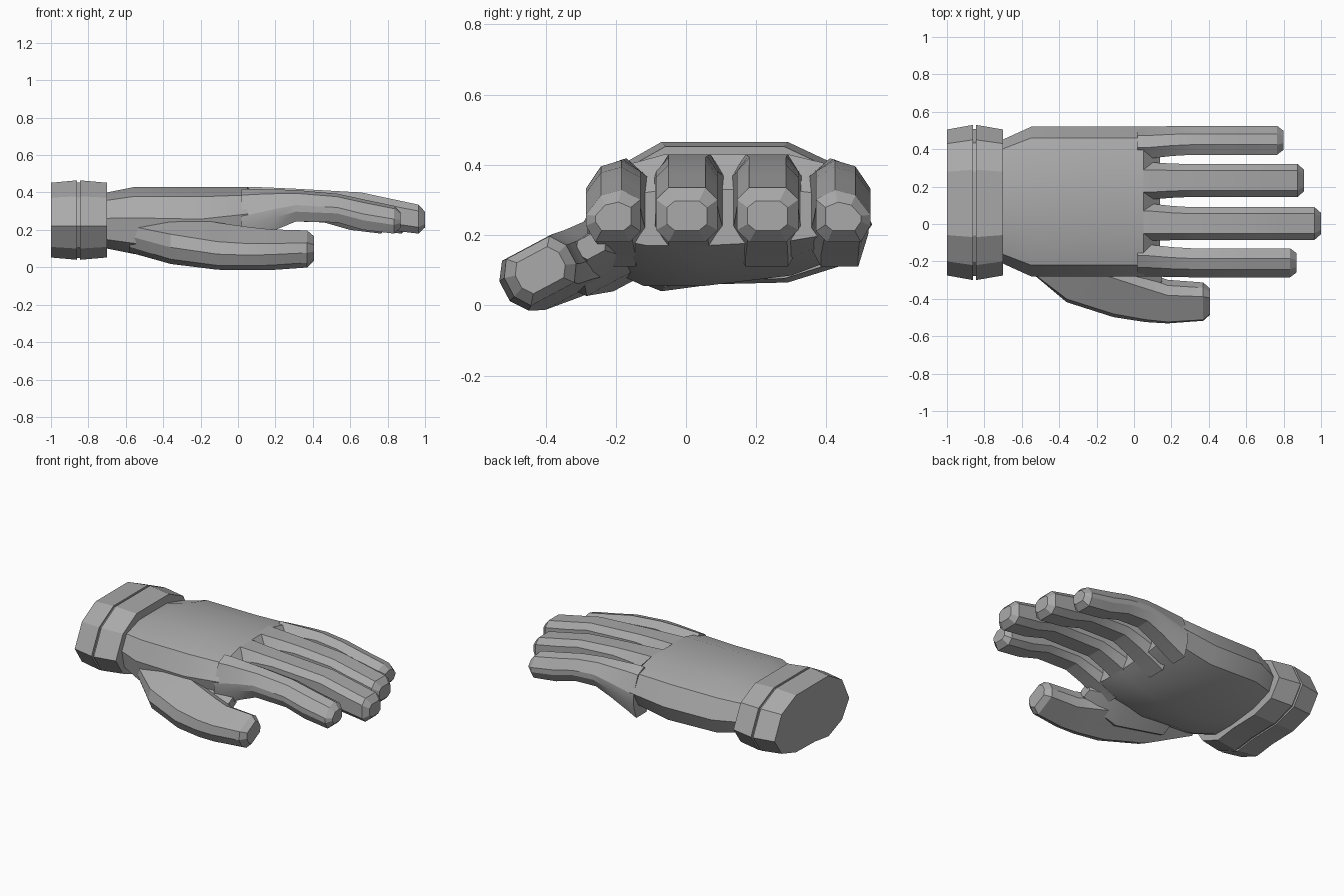
import bpy, bmesh, math

cube = bpy.data.objects.get("Cube")
if cube:
    bpy.data.objects.remove(cube, do_unlink=True)

grey = bpy.data.materials.new("plain grey")
grey.use_nodes = True
COLOUR = (0.4, 0.4, 0.4, 1)
grey.diffuse_color = COLOUR
grey.node_tree.nodes["Principled BSDF"].inputs["Base Color"].default_value = COLOUR


def loft(name, rings, smooth_angle):
    """Skin a row of equal-length rings and cap both ends."""
    bm = bmesh.new()
    loops = [[bm.verts.new(p) for p in ring] for ring in rings]
    for a, b in zip(loops, loops[1:]):
        for i in range(len(a)):
            j = (i + 1) % len(a)
            bm.faces.new((a[i], a[j], b[j], b[i]))
    bm.faces.new(loops[0])
    bm.faces.new(loops[-1])
    bmesh.ops.recalc_face_normals(bm, faces=bm.faces)
    mesh = bpy.data.meshes.new(name)
    bm.to_mesh(mesh)
    bm.free()
    mesh.materials.append(grey)
    obj = bpy.data.objects.new(name, mesh)
    bpy.context.collection.objects.link(obj)
    bpy.ops.object.select_all(action="DESELECT")
    obj.select_set(True)
    bpy.context.view_layer.objects.active = obj
    bpy.ops.object.shade_smooth_by_angle(angle=math.radians(smooth_angle))
    return obj


# Cuff: two faceted bands with a thin groove between them
CUFF = [(-.30, .22), (-.22, .38), (-.07, .465), (.29, .465), (.45, .39), (.53, .23),
        (.45, .115), (.29, .065), (.08, .06), (-.07, .04), (-.22, .1)]


def cuff_ring(x, s):
    return [(x, .115 + (y - .115) * s, .25 + (z - .25) * s) for y, z in CUFF]


loft("cuff_outer_band", [cuff_ring(-1, .94), cuff_ring(-.86, 1)], 10)
loft("cuff_groove", [cuff_ring(-.88, .95), cuff_ring(-.82, .95)], 10)
loft("cuff_inner_band", [cuff_ring(-.845, 1), cuff_ring(-.70, .94)], 10)

# Palm: (y, height fraction) outline, stretched along the hand
PALM = [(-.28, .54), (-.22, .86), (-.06, 1), (.29, 1), (.46, .87), (.52, .53),
        (.47, .25), (.3, .08), (.05, 0), (-.12, 0), (-.25, .16)]


def palm_ring(x, s, low, high):
    return [(x, .12 + (y - .12) * s, low + (high - low) * v) for y, v in PALM]


loft("palm", [palm_ring(-.75, .8, .11, .395), palm_ring(-.7, .83, .1, .4),
              palm_ring(-.55, 1, .07, .43), palm_ring(-.2, 1, .055, .43),
              palm_ring(.05, 1, .115, .43), palm_ring(.14, .96, .17, .33)], 30)

# Fingers: boxy sections, the two outside ones rounded towards the edge
INNER = [(-1, .22), (-1, .78), (-.6, 1), (.6, 1), (1, .78), (1, .22), (.6, 0), (-.6, 0)]
OUTER = [(-1, .3), (-1, .5), (-.45, .86), (.3, .96), (1, .78), (1, .2), (.6, 0), (-.65, 0)]


def finger(name, root, span, tip, profile, flip=1):
    """root and span are the y limits at the knuckle and along the finger."""
    def ring(x, limits, low, high, s=1):
        mid, half = sum(limits) / 2, (limits[1] - limits[0]) / 2 * s
        centre = (low + high) / 2
        return [(x, mid + u * half * flip, centre + (v - .5) * (high - low) * s)
                for u, v in profile]
    bend = tip - .34
    loft(name, [ring(.02, root, .11, .43), ring(.08, root, .14, .43),
                ring(.2, [(a + 2 * b) / 3 for a, b in zip(root, span)], .2, .425),
                ring(.31, span, .245, .42), ring(bend, span, .24, .4),
                ring(tip - .2, span, .2, .37), ring(tip - .035, span, .18, .335),
                ring(tip, span, .19, .32, .65)], 22)


finger("index_finger", (-.28, -.11), (-.285, -.13), .87, OUTER)
finger("middle_finger", (-.09, .11), (-.085, .09), 1, INNER)
finger("ring_finger", (.13, .33), (.145, .32), .91, INNER)
finger("little_finger", (.35, .52), (.37, .525), .8, OUTER, -1)


# Thumb: tilted bevelled sections leaving the side of the palm
def thumb_ring(x, y, z, w, h, tilt=28):
    c, s = math.cos(math.radians(tilt)), math.sin(math.radians(tilt))
    box = [(-1, -.4), (-1, .4), (-.7, 1), (.7, 1), (1, .4), (1, -.4), (.7, -1), (-.7, -1)]
    return [(x, y + u * w * c - v * h * s, z + u * w * s + v * h * c) for u, v in box]


loft("thumb", [thumb_ring(-.58, -.14, .18, .09, .08), thumb_ring(-.36, -.26, .15, .16, .09),
               thumb_ring(-.11, -.345, .113, .155, .085), thumb_ring(.06, -.39, .1, .135, .08),
               thumb_ring(.18, -.415, .094, .115, .08), thumb_ring(.37, -.415, .098, .1, .075),
               thumb_ring(.405, -.415, .1, .07, .05)], 22)

# Web of skin between the thumb and the palm
loft("thumb_web", [thumb_ring(-.4, -.17, .15, .12, .08), thumb_ring(-.1, -.24, .14, .13, .08),
                   thumb_ring(.06, -.26, .155, .09, .05), thumb_ring(.15, -.27, .17, .04, .03)], 30)
